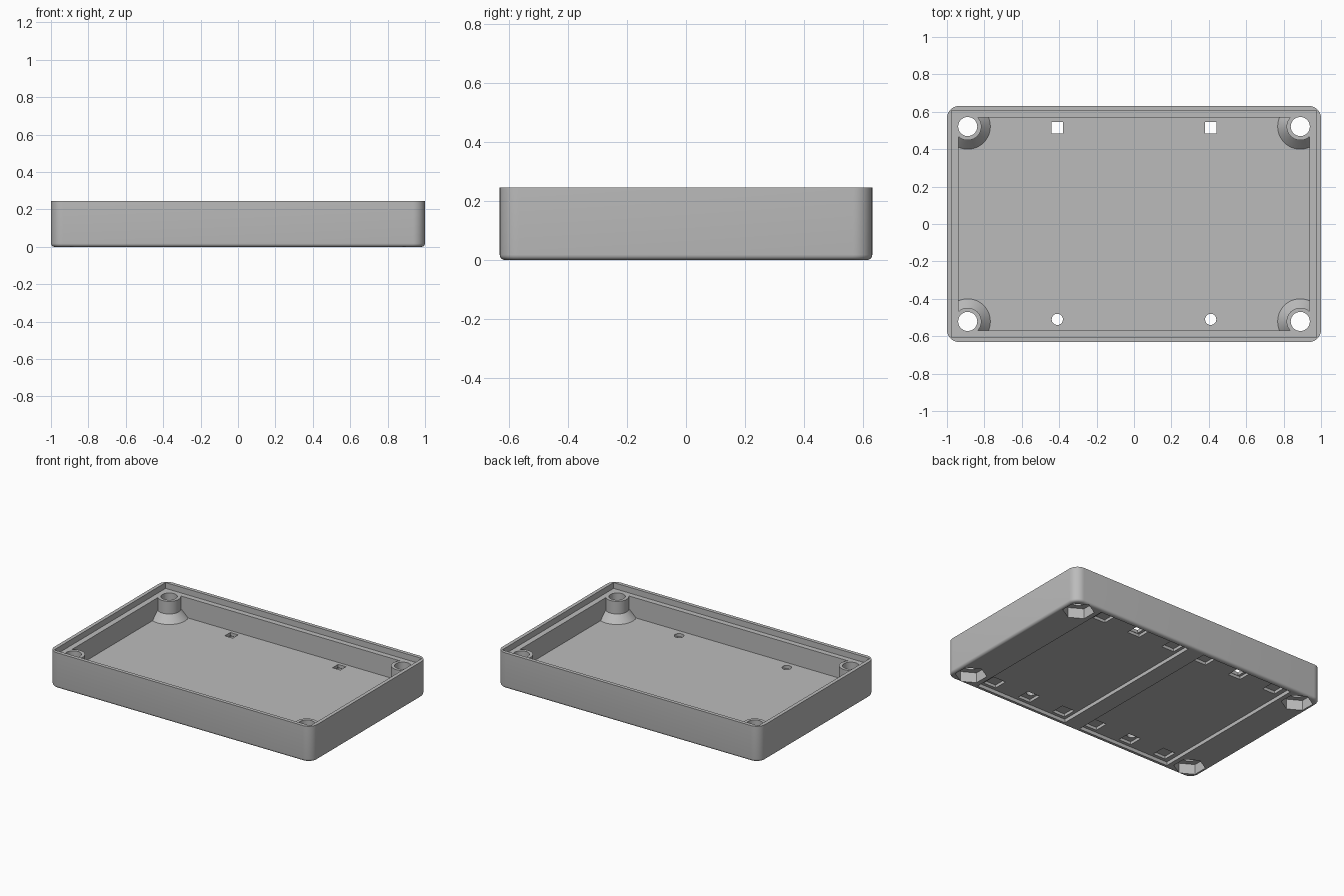
import bpy, bmesh, math
from mathutils import Matrix, Vector

cube = bpy.data.objects.get("Cube")
if cube:
    bpy.data.objects.remove(cube, do_unlink=True)

HX, HY, TOP = 1.0, 0.631, 0.245          # outer half sizes and height
LEDGE, FLOOR, CONE = 0.205, 0.068, 0.118  # inner levels
RECESS, POCKET = 0.025, 0.045             # underside levels
SCREW = (0.889, 0.521)

grey = bpy.data.materials.new("plastic_grey")
grey.use_nodes = True
colour = (0.5, 0.5, 0.5, 1)
grey.diffuse_color = colour
grey.node_tree.nodes["Principled BSDF"].inputs["Base Color"].default_value = colour


def make(name, bm):
    bmesh.ops.recalc_face_normals(bm, faces=bm.faces)
    mesh = bpy.data.meshes.new(name)
    bm.to_mesh(mesh)
    bm.free()
    obj = bpy.data.objects.new(name, mesh)
    bpy.context.collection.objects.link(obj)
    return obj


def add_box(bm, x, y, hx, hy, z0, z1):
    place = Matrix.Translation((x, y, (z0 + z1) / 2)) @ Matrix.Diagonal((2 * hx, 2 * hy, z1 - z0, 1))
    bmesh.ops.create_cube(bm, size=1, matrix=place)


def add_cone(bm, x, y, r0, r1, z0, z1, sides=48):
    bmesh.ops.create_cone(bm, cap_ends=True, segments=sides, radius1=r0, radius2=r1,
                          depth=z1 - z0, matrix=Matrix.Translation((x, y, (z0 + z1) / 2)))


def box(name, *size):
    bm = bmesh.new()
    add_box(bm, *size)
    return make(name, bm)


def cone(name, *size):
    bm = bmesh.new()
    add_cone(bm, *size)
    return make(name, bm)


def cut(target, cutter):
    cutter.hide_render = True
    mod = target.modifiers.new("cut", 'BOOLEAN')
    mod.operation, mod.solver, mod.object = 'DIFFERENCE', 'EXACT', cutter
    bpy.context.view_layer.objects.active = target
    bpy.ops.object.modifier_apply(modifier=mod.name)
    bpy.data.objects.remove(cutter, do_unlink=True)


# Outer shell with rounded corners and a softened bottom edge
bm = bmesh.new()
add_box(bm, 0, 0, HX, HY, 0, TOP)
upright = [e for e in bm.edges if abs(e.verts[0].co.z - e.verts[1].co.z) > 0.1]
bmesh.ops.bevel(bm, geom=upright, offset=0.065, segments=10, profile=0.5, affect='EDGES')
base = [e for e in bm.edges if all(v.co.z < 0.001 for v in e.verts)]
bmesh.ops.bevel(bm, geom=base, offset=0.018, segments=5, profile=0.5, affect='EDGES')
tray = make("enclosure_tray", bm)

# Lid ledge, then the cavity, which leaves the flared screw bosses standing
corners = [(sx * SCREW[0], sy * SCREW[1]) for sx in (-1, 1) for sy in (-1, 1)]
cut(tray, box("lip_cutter", 0, 0, 0.975, 0.606, LEDGE, TOP + 0.1))
cavity = box("cavity_cutter", 0, 0, 0.937, 0.569, FLOOR, LEDGE + 0.02)
for x, y in corners:
    cut(cavity, cone("boss", x, y, 0.073, 0.073, FLOOR - 0.02, LEDGE))
    flare = (0.121 - 0.073) / (CONE - FLOOR) * 0.01
    cut(cavity, cone("boss_flare", x, y, 0.121 + flare, 0.073, FLOOR - 0.01, CONE))
cut(tray, cavity)

# Shallow recesses in the underside
for side in (-1, 1):
    cut(tray, box("recess_cutter", side * 0.415, 0, 0.355, 0.6, -0.1, RECESS))

# Square pockets along both long edges, with through holes in the middle ones
for side in (-1, 1):
    for y in (-0.53, 0.53):
        for step in (-0.28, 0, 0.28):
            cut(tray, box("pocket_cutter", side * 0.41 + step, y, 0.048, 0.048, -0.1, POCKET))
    cut(tray, box("slot_cutter", side * 0.41, 0.515, 0.03, 0.03, -0.1, 0.15))
    cut(tray, cone("pin_cutter", side * 0.41, -0.51, 0.03, 0.03, -0.1, 0.15, 32))

# Screw holes and hexagonal nut seats
for x, y in corners:
    cut(tray, cone("screw_cutter", x, y, 0.051, 0.051, -0.1, TOP + 0.1))
    cut(tray, cone("nut_cutter", x, y, 0.1, 0.1, -0.1, 0.07, 6))

tray.data.materials.clear()
tray.data.materials.append(grey)
for face in tray.data.polygons:
    face.material_index = 0
bpy.ops.object.select_all(action='DESELECT')
tray.select_set(True)
bpy.context.view_layer.objects.active = tray
bpy.ops.object.shade_smooth_by_angle(angle=math.radians(30))
